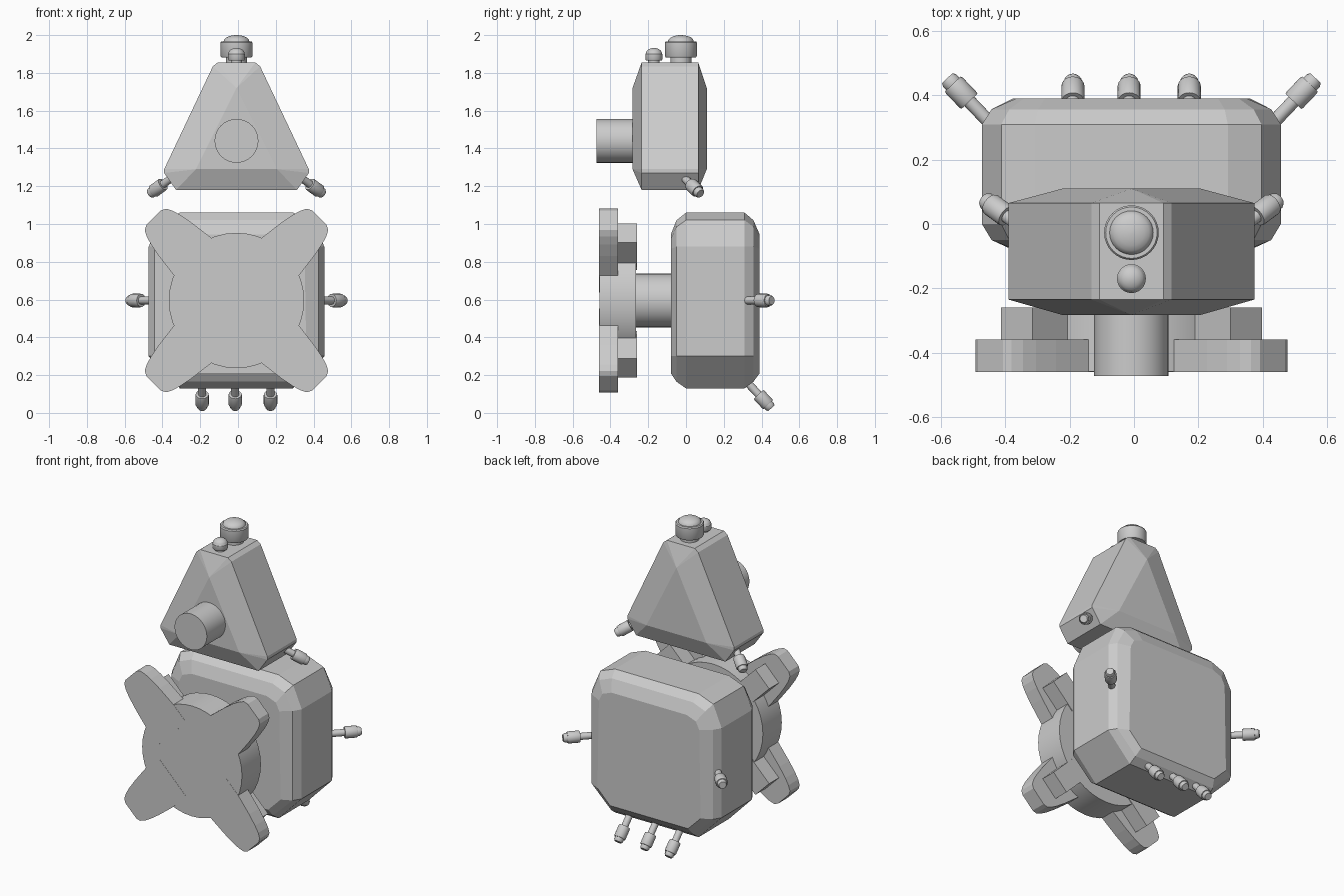
import bpy, bmesh, math
from mathutils import Vector

if "Cube" in bpy.data.objects:
    bpy.data.objects.remove(bpy.data.objects["Cube"])

CX = -0.008   # centre line of the model


def finish(name, bm, smooth=False):
    bmesh.ops.remove_doubles(bm, verts=bm.verts, dist=0.0005)
    bmesh.ops.recalc_face_normals(bm, faces=bm.faces)
    me = bpy.data.meshes.new(name)
    bm.to_mesh(me)
    bm.free()
    ob = bpy.data.objects.new(name, me)
    bpy.context.collection.objects.link(ob)
    if smooth:
        bpy.ops.object.select_all(action='DESELECT')
        bpy.context.view_layer.objects.active = ob
        ob.select_set(True)
        bpy.ops.object.shade_smooth_by_angle(angle=math.radians(35))
    return ob


def loft(name, layers):
    """Skin matching outlines; each layer is (y, [(x, z), ...])."""
    bm = bmesh.new()
    rings = [[bm.verts.new((x, y, z)) for x, z in pts] for y, pts in layers]
    n = len(rings[0])
    for a, b in zip(rings, rings[1:]):
        for i in range(n):
            j = (i + 1) % n
            bm.faces.new((a[i], a[j], b[j], b[i]))
    bm.faces.new(rings[0])
    bm.faces.new(rings[-1])
    return finish(name, bm)


def both_sides(half):
    """Mirror a right-hand outline about the centre line."""
    return [(CX + x, z) for x, z in half] + [(CX - x, z) for x, z in reversed(half)]


def lathe(name, base, axis, profile, n=24):
    """Turn (radius, distance) pairs around an axis starting at base."""
    bm = bmesh.new()
    q = Vector((0, 0, 1)).rotation_difference(Vector(axis).normalized())
    rings = []
    for r, t in profile:
        rings.append([bm.verts.new(Vector(base) + q @ Vector((
            r * math.cos(2 * math.pi * k / n), r * math.sin(2 * math.pi * k / n), t)))
            for k in range(n)])
    for a, b in zip(rings, rings[1:]):
        for i in range(n):
            j = (i + 1) % n
            bm.faces.new((a[i], a[j], b[j], b[i]))
    bm.faces.new(rings[0])
    bm.faces.new(rings[-1])
    return finish(name, bm, True)


def dome(r, h, t0, steps=5):
    return [(max(r * math.cos(a), 0.004), t0 + h * math.sin(a))
            for a in [math.pi / 2 * k / steps for k in range(steps + 1)]]


# Body: chamfered box, double bevel on top, single below
full = both_sides([(.30, 1.06), (.405, 1.02), (.465, .88), (.465, .30), (.30, .13)])
mid = both_sides([(.29, 1.02), (.38, .985), (.435, .88), (.435, .30), (.295, .165)])
end = both_sides([(.27, .945), (.335, .92), (.36, .87), (.37, .30), (.28, .21)])
loft("body", [(-.08, end), (-.05, mid), (0, full), (.31, full), (.357, mid), (.39, end)])

# Head: bevelled triangular wedge
outer = both_sides([(.10, 1.855), (.125, 1.835), (.383, 1.29), (.383, 1.27), (.32, 1.18)])
inner = both_sides([(0, 1.72), (0, 1.72), (.215, 1.29), (.215, 1.29), (.215, 1.29)])
loft("head", [(-.283, inner), (-.235, outer), (.065, outer), (.11, inner)])

# Nose and shaft
lathe("nose", (CX, -.27, 1.44), (0, -1, 0), [(.116, 0), (.116, .203)], 32)
lathe("wheel_shaft", (CX, -.06, .595), (0, -1, 0), [(.143, 0), (.143, .25)], 32)

# Wheel disc with four lobes and backing blocks
lathe("wheel_disc", (CX, -.265, .595), (0, -1, 0), [(.358, 0), (.358, .194)], 40)
lobe = [(.2, .14), (.33, .14), (.456, .124), (.53, .11), (.575, .097), (.607, .08), (.62, .055)]
block = [(.3, .07), (.505, .07)]


def arm(name, half, angle, y0, y1):
    pts = half + [(u, -w) for u, w in reversed(half)]
    c, s = math.cos(angle), math.sin(angle)
    out = [(CX + u * c - w * s, .595 + u * s + w * c) for u, w in pts]
    loft(name, [(y0, out), (y1, out)])


for k in range(4):
    ang = math.pi / 4 + k * math.pi / 2
    arm(f"wheel_lobe_{k}", lobe, ang, -.46, -.36)
    arm(f"lobe_block_{k}", block, ang, -.37, -.26)

# Knobs on top of the head
lathe("top_knob", (CX, -.027, 1.84), (0, 0, 1),
      [(.055, 0), (.055, .042), (.08, .042), (.085, .05), (.085, .12), (.08, .127), (.07, .127)]
      + dome(.068, .033, .127), 32)
lathe("small_knob", (CX, -.17, 1.84), (0, 0, 1),
      [(.03, 0), (.03, .025), (.041, .025), (.045, .032), (.045, .06)] + dome(.043, .03, .062), 24)


# Pegs: thin rod, thicker sleeve, rounded tip
def peg(name, base, tip):
    b, d = Vector(base), Vector(tip) - Vector(base)
    L = d.length
    lathe(name, b - d.normalized() * .04, d,
          [(.021, 0), (.021, L - .06), (.034, L - .06), (.036, L - .053), (.036, L + .008),
           (.033, L + .015), (.028, L + .015), (.028, L + .03), (.022, L + .04)], 16)


for side, s in (("left", -1), ("right", 1)):
    peg(f"body_peg_{side}", (CX + s * .455, .33, .595), (CX + s * .573, .454, .595))
    peg(f"head_peg_{side}", (CX + s * .355, .0, 1.235), (CX + s * .458, .076, 1.16))
for i, x in enumerate((-.19, -.015, .172)):
    peg(f"bottom_peg_{i}", (x, .335, .15), (x, .452, .025))
